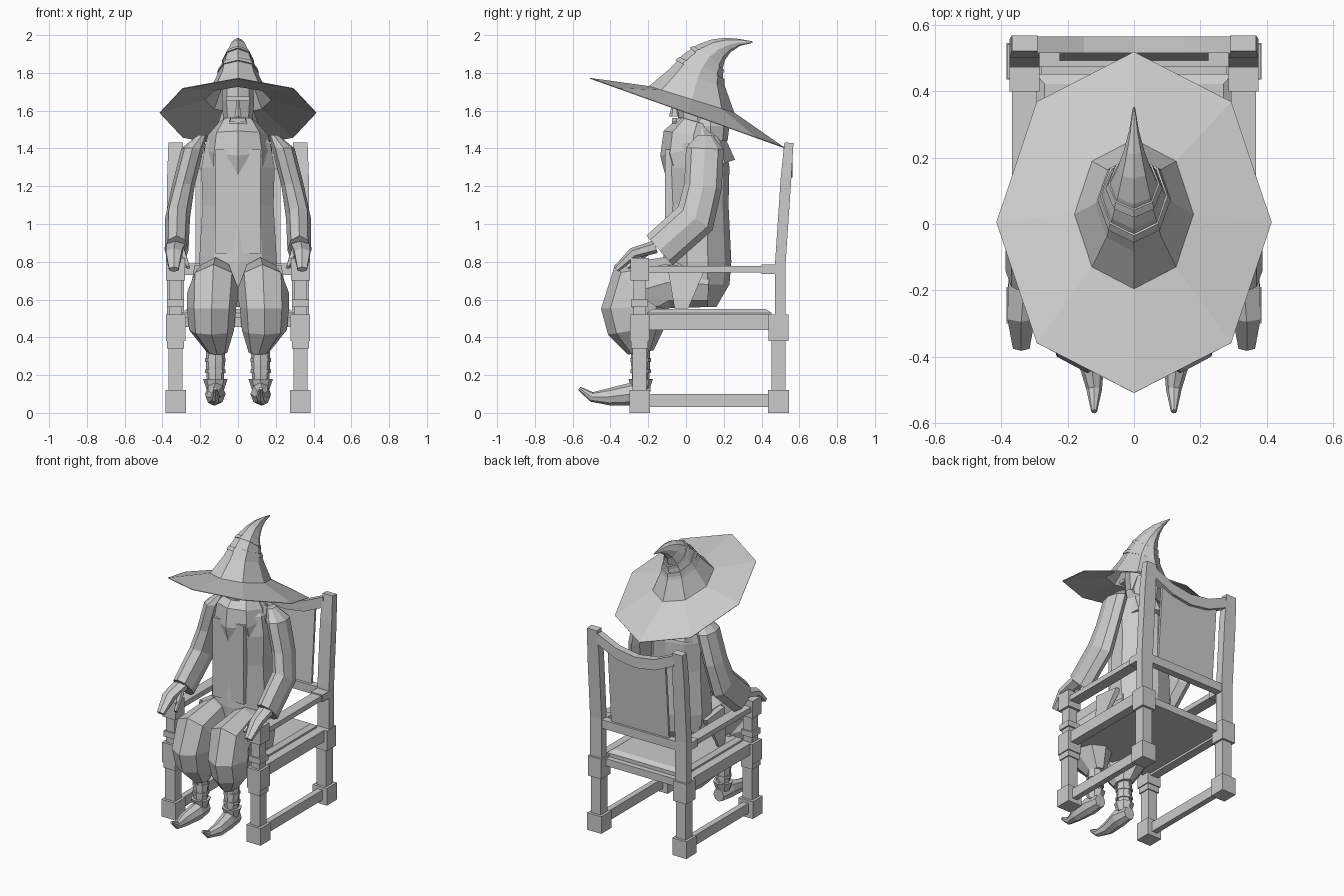
import bpy, bmesh, math
from mathutils import Vector

cube = bpy.data.objects.get("Cube")
if cube:
    bpy.data.objects.remove(cube)

colour = (0.6, 0.6, 0.6, 1)
grey = bpy.data.materials.new("plain_grey")
grey.use_nodes = True
grey.diffuse_color = colour
grey.node_tree.nodes["Principled BSDF"].inputs["Base Color"].default_value = colour


def finish(name, bm):
    bmesh.ops.recalc_face_normals(bm, faces=bm.faces)
    mesh = bpy.data.meshes.new(name)
    bm.to_mesh(mesh)
    bm.free()
    mesh.materials.append(grey)
    obj = bpy.data.objects.new(name, mesh)
    bpy.context.collection.objects.link(obj)
    return obj


def box(name, centre, size):
    bm = bmesh.new()
    bmesh.ops.create_cube(bm, size=1)
    bmesh.ops.scale(bm, vec=size, verts=bm.verts)
    bmesh.ops.translate(bm, vec=centre, verts=bm.verts)
    return finish(name, bm)


def loft(name, stations, aspect=1, sides=8, side=1, open_start=False):
    """Skin rings set square to a path; station = (x, y, z, depth radius)."""
    bm = bmesh.new()
    points = [Vector(station[:3]) for station in stations]
    last = len(points) - 1
    rings = []
    for index, point in enumerate(points):
        along = points[min(index + 1, last)] - points[max(index - 1, 0)]
        depth = Vector((0, -along.z, along.y)).normalized()
        radius = stations[index][3]
        # Four-sided parts are turned so that their flats face outward
        turn, grow = (math.pi / 4, math.sqrt(2)) if sides == 4 else (0, 1)
        ring = []
        for step in range(sides):
            angle = turn + math.tau * step / sides
            across = Vector((math.sin(angle) * aspect, 0, 0))
            corner = point + (depth * math.cos(angle) + across) * (grow * radius)
            ring.append(bm.verts.new((corner.x * side, corner.y, corner.z)))
        rings.append(ring)
    for lower, upper in zip(rings, rings[1:]):
        for step in range(sides):
            following = (step + 1) % sides
            bm.faces.new((lower[step], lower[following], upper[following], upper[step]))
    bm.faces.new(rings[-1])
    if not open_start:
        bm.faces.new(rings[0])
    return finish(name, bm)


def column(y, heights, radii, x=0):
    return [(x, y, z, radius) for z, radius in zip(heights, radii)]


def turned_leg(name, x, y, tiers):
    """Stack square tiers; tier = (top height, half width)."""
    bottom = 0
    for top, half in tiers:
        box(name, (x, y, (bottom + top) / 2), (half * 2, half * 2, top - bottom))
        bottom = top


# Chair legs, arms and side rails
leg_x, front_y, rear_y = 0.33, -0.245, 0.49
middle_y = (front_y + rear_y) / 2
span = rear_y - front_y
tiers = [(0.12, 0.055), (0.38, 0.037), (0.52, 0.052), (0.7, 0.034), (0.82, 0.05)]

for side, tag in ((1, "left_"), (-1, "right_")):
    x = leg_x * side
    turned_leg(tag + "front_leg", x, front_y, tiers)
    turned_leg(tag + "rear_leg", x, rear_y, tiers[:3])
    for z in (0.36, 0.58):
        box(tag + "leg_ring", (x, front_y, z), (0.09, 0.09, 0.04))
    for part, z, width, height in (("stretcher", 0.065, 0.04, 0.07),
                                   ("seat_rail", 0.48, 0.06, 0.08),
                                   ("arm_rest", 0.76, 0.075, 0.035)):
        box(tag + part, (x, middle_y, z), (width, span, height))
    box(tag + "arm_block", (x, 0.46, 0.76), (0.09, 0.12, 0.05))
    loft(tag + "back_post", [(leg_x, 0.5, z, 0.028) for z in (0.5, 0.8)]
         + [(leg_x, 0.53, 1.25, 0.028), (leg_x, 0.545, 1.43, 0.024)],
         aspect=1.6, sides=4, side=side)

# Seat and chair back
box("seat_board", (0, middle_y, 0.48), (leg_x * 2, span, 0.05))
loft("seat_cushion", column(middle_y, (0.5, 0.53, 0.55), (0.33, 0.33, 0.3)), 0.9, sides=4)
box("lower_back_rail", (0, 0.5, 0.76), (leg_x * 2, 0.05, 0.06))
loft("back_panel", [(0, 0.5, 0.77, 0.008), (0, 0.54, 1.3, 0.008)], aspect=28, sides=4)

# Top rail: a sagging strip extruded through its thickness
bm = bmesh.new()
stops = [step * 0.15 for step in range(-2, 3)]
upper = [(x, 0.515, 1.32 + x * x) for x in stops]
lower = [(x, y, z - 0.075) for x, y, z in reversed(upper)]
face = bm.faces.new([bm.verts.new(point) for point in upper + lower])
grown = bmesh.ops.extrude_face_region(bm, geom=[face])["geom"]
bmesh.ops.translate(bm, vec=(0, 0.05, 0),
                    verts=[item for item in grown if isinstance(item, bmesh.types.BMVert)])
finish("top_back_rail", bm)

# Torso, tunic front and cowl
loft("torso", column(0.06, (0.56, 0.68, 0.8, 1.1, 1.3, 1.43, 1.5),
                     (0.1, 0.17, 0.18, 0.165, 0.17, 0.15, 0.1)), 1.2, sides=10)
box("tunic_front", (0, -0.06, 1.12), (0.24, 0.1, 0.55))
loft("cowl", [(0, 0.08, 1.28, 0.19), (0, 0.04, 1.4, 0.18),
              (0, 0.04, 1.47, 0.16), (0, 0.06, 1.54, 0.1)])

# Head, hair, beard and face
loft("head", column(0.06, (1.47, 1.55, 1.65, 1.75), (0.07, 0.1, 0.11, 0.1)), 0.78)
loft("hair", column(0.13, (1.44, 1.52, 1.62), (0.09, 0.1, 0.07)), 1.1)
loft("beard", column(-0.03, (1.44, 1.5, 1.56), (0.035, 0.05, 0.04)), 1.2, sides=6)
loft("nose", column(-0.06, (1.57, 1.6, 1.66), (0.03, 0.022, 0.01)), 0.7, sides=6)
for part, z, width in (("moustache", 1.55, 0.08), ("brow", 1.665, 0.12)):
    box(part, (0, -0.05, z), (width, 0.05, 0.02))

# Pointed hat: the crown follows a curve that bends backward
base, bend, tip = Vector((0, 0.035, 1.66)), Vector((0, 0.08, 1.98)), Vector((0, 0.353, 1.963))
hat_aspect = 0.76


def crown(remaining, extra=0.004):
    """Station on the crown; remaining falls from one at the base to zero at the tip."""
    point = tip.lerp(bend, remaining).lerp(bend.lerp(base, remaining), remaining)
    return (*point, 0.2 * remaining ** 1.3 + extra)


brim = [(0, 0.005, 1.59, 0.546), (0, 0.03, 1.66, 0.236)]
hat = loft("hat", brim + [crown(0.8 * step / 6) for step in reversed(range(7))],
           hat_aspect, open_start=True)
hat.modifiers.new("cloth_thickness", "SOLIDIFY").thickness = 0.004
for part, remaining in (("lower_hat_band", 0.74), ("upper_hat_band", 0.6)):
    loft(part, [crown(remaining, 0.01), crown(remaining - 0.05, 0.01)], hat_aspect)

# Limbs and clothing, mirrored
foot_x, ankle_y = 0.12, -0.24
for side, tag in ((1, "left_"), (-1, "right_")):
    loft(tag + "sleeve", [(0.19, 0.1, 1.47, 0.04), (0.24, 0.1, 1.4, 0.1),
                          (0.29, 0.09, 1.2, 0.1), (0.32, 0.05, 1.03, 0.11),
                          (0.325, -0.14, 0.86, 0.105)], 0.6, side=side)
    loft(tag + "hand", [(0.33, -0.16, 0.88, 0.035), (0.34, -0.28, 0.845, 0.03),
                        (0.34, -0.37, 0.76, 0.018)], 1.6, sides=6, side=side)
    loft(tag + "thumb", [(0.3, -0.2, 0.86, 0.022), (0.265, -0.31, 0.77, 0.012)],
         sides=5, side=side)
    loft(tag + "breeches", [(0.11, 0.12, 0.68, 0.12), (0.12, -0.1, 0.69, 0.135),
                            (0.13, -0.27, 0.64, 0.18), (0.14, -0.28, 0.56, 0.17),
                            (0.14, -0.26, 0.44, 0.155), (0.11, ankle_y, 0.32, 0.07)],
         0.77, side=side)
    loft(tag + "coat_flap", [(0.21, 0, 0.77, 0.1), (0.25, -0.02, 0.6, 0.05),
                             (0.26, -0.03, 0.5, 0.02)], 0.2, sides=4, side=side)
    loft(tag + "stocking", column(ankle_y, (0.35, 0.25, 0.1), (0.05, 0.05, 0.04), foot_x),
         side=side)
    for z in (0.21, 0.27):
        loft(tag + "stocking_fold", column(ankle_y, (z, z + 0.02), (0.055, 0.055), foot_x),
             side=side)
    loft(tag + "boot_cuff", column(ankle_y, (0.12, 0.18), (0.045, 0.065), foot_x), side=side)
    loft(tag + "boot", [(foot_x, -0.19, 0.095, 0.045), (foot_x, -0.29, 0.1, 0.06),
                        (0.13, -0.41, 0.085, 0.045), (foot_x, -0.5, 0.085, 0.026),
                        (foot_x, -0.565, 0.13, 0.01)], 0.9, side=side)
